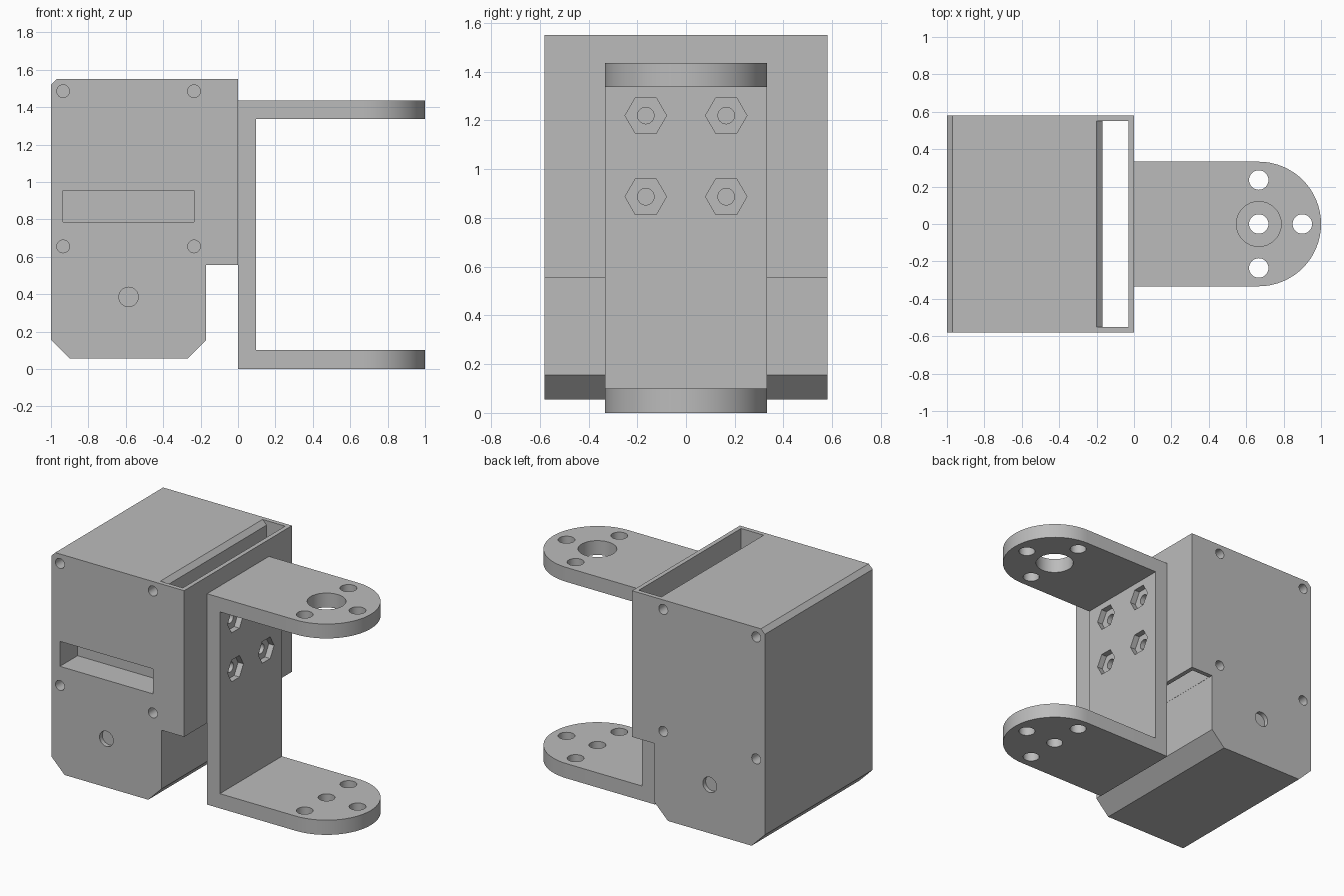
import bpy
import bmesh
from math import pi, cos, sin, radians
from mathutils import Vector

if "Cube" in bpy.data.objects:
    bpy.data.objects.remove(bpy.data.objects["Cube"], do_unlink=True)

GREY = (0.5, 0.5, 0.5, 1)
grey = bpy.data.materials.new("plain grey")
grey.use_nodes = True
grey.diffuse_color = GREY
grey.node_tree.nodes["Principled BSDF"].inputs["Base Color"].default_value = GREY

# Each axis maps (u, v, depth) to a point
AXES = {
    "x": lambda u, v, d: Vector((d, u, v)),
    "y": lambda u, v, d: Vector((u, d, v)),
    "z": lambda u, v, d: Vector((u, v, d)),
}


def prism(name, outline, axis, start, end):
    """Extrude a closed outline along an axis."""
    bm = bmesh.new()
    place = AXES[axis]
    base = bm.faces.new([bm.verts.new(place(u, v, start)) for u, v in outline])
    moved = bmesh.ops.extrude_face_region(bm, geom=[base])["geom"]
    bmesh.ops.translate(bm, vec=place(0, 0, end - start),
                        verts=[g for g in moved if isinstance(g, bmesh.types.BMVert)])
    bmesh.ops.recalc_face_normals(bm, faces=bm.faces)
    mesh = bpy.data.meshes.new(name)
    bm.to_mesh(mesh)
    bm.free()
    mesh.materials.append(grey)
    obj = bpy.data.objects.new(name, mesh)
    bpy.context.collection.objects.link(obj)
    return obj


def ring(u, v, radius, sides=32):
    return [(u + radius * cos(2 * pi * i / sides), v + radius * sin(2 * pi * i / sides))
            for i in range(sides)]


def rect(u0, u1, v0, v1):
    return [(u0, v0), (u1, v0), (u1, v1), (u0, v1)]


def carve(obj, cutters):
    """Subtract every cutter, then shade the rounded walls smooth."""
    bpy.context.view_layer.objects.active = obj
    for cutter in cutters:
        mod = obj.modifiers.new("cut", "BOOLEAN")
        mod.operation = "DIFFERENCE"
        mod.solver = "EXACT"
        mod.object = cutter
        bpy.ops.object.modifier_apply(modifier=mod.name)
    for cutter in cutters:
        bpy.data.objects.remove(cutter, do_unlink=True)
    bpy.ops.object.select_all(action="DESELECT")
    obj.select_set(True)
    bpy.ops.object.shade_smooth_by_angle(angle=radians(30))


BOLTS = [(y, z) for y in (-0.165, 0.165) for z in (0.887, 1.22)]
HALF = 0.58

# Housing: chamfered block with a raised overhang on the bracket side
housing = prism("housing", [
    (-1, 0.155), (-0.9, 0.055), (-0.27, 0.055), (-0.17, 0.155), (-0.17, 0.555),
    (0, 0.555), (0, 1.55), (-0.97, 1.55), (-1, 1.52)], "y", -HALF, HALF)

# Open shaft behind the mounting wall, chamfered along its inner top edge
cuts = [prism("shaft_cutter", [
    (-0.169, 0.5), (-0.03, 0.5), (-0.03, 1.7), (-0.2, 1.7), (-0.2, 1.55),
    (-0.169, 1.52)], "y", -0.55, 0.55)]

# Front window, and screw and axle holes on both sides
cuts.append(prism("window_cutter", rect(-0.935, -0.235, 0.785, 0.955), "y", -0.7, -HALF + 0.19))
for side in (-1, 1):
    for x in (-0.935, -0.235):
        for z in (0.655, 1.485):
            cuts.append(prism("screw_cutter", ring(x, z, 0.034), "y",
                              side * 0.7, side * (HALF - 0.15)))
    cuts.append(prism("axle_cutter", ring(-0.585, 0.385, 0.052), "y",
                      side * 0.7, side * (HALF - 0.03)))
for y, z in BOLTS:
    cuts.append(prism("bolt_cutter", ring(y, z, 0.034), "x", -0.1, 0.1))
carve(housing, cuts)

# Bracket spine with hexagonal nut pockets and bolt holes
spine = prism("bracket_spine", rect(-0.333, 0.333, 0.1, 1.337), "x", 0, 0.097)
cuts = []
for y, z in BOLTS:
    cuts.append(prism("nut_cutter", ring(y, z, 0.085, 6), "x", 0.057, 0.2))
    cuts.append(prism("bolt_cutter", ring(y, z, 0.034), "x", -0.1, 0.2))
carve(spine, cuts)

# Two round-ended arms with horn holes
tip = [(0.667 + 0.333 * cos(a), 0.333 * sin(a))
       for a in (-pi / 2 + pi * i / 32 for i in range(33))]
for name, low, high, bore in (("lower_arm", 0, 0.1, 0.052), ("upper_arm", 1.337, 1.435, 0.12)):
    arm = prism(name, [(0, 0.333), (0, -0.333)] + tip, "z", low, high)
    holes = [(0.667, 0, bore), (0.667, 0.235, 0.052), (0.667, -0.235, 0.052), (0.9, 0, 0.052)]
    carve(arm, [prism("horn_cutter", ring(x, y, r), "z", low - 0.1, high + 0.1)
                for x, y, r in holes])
